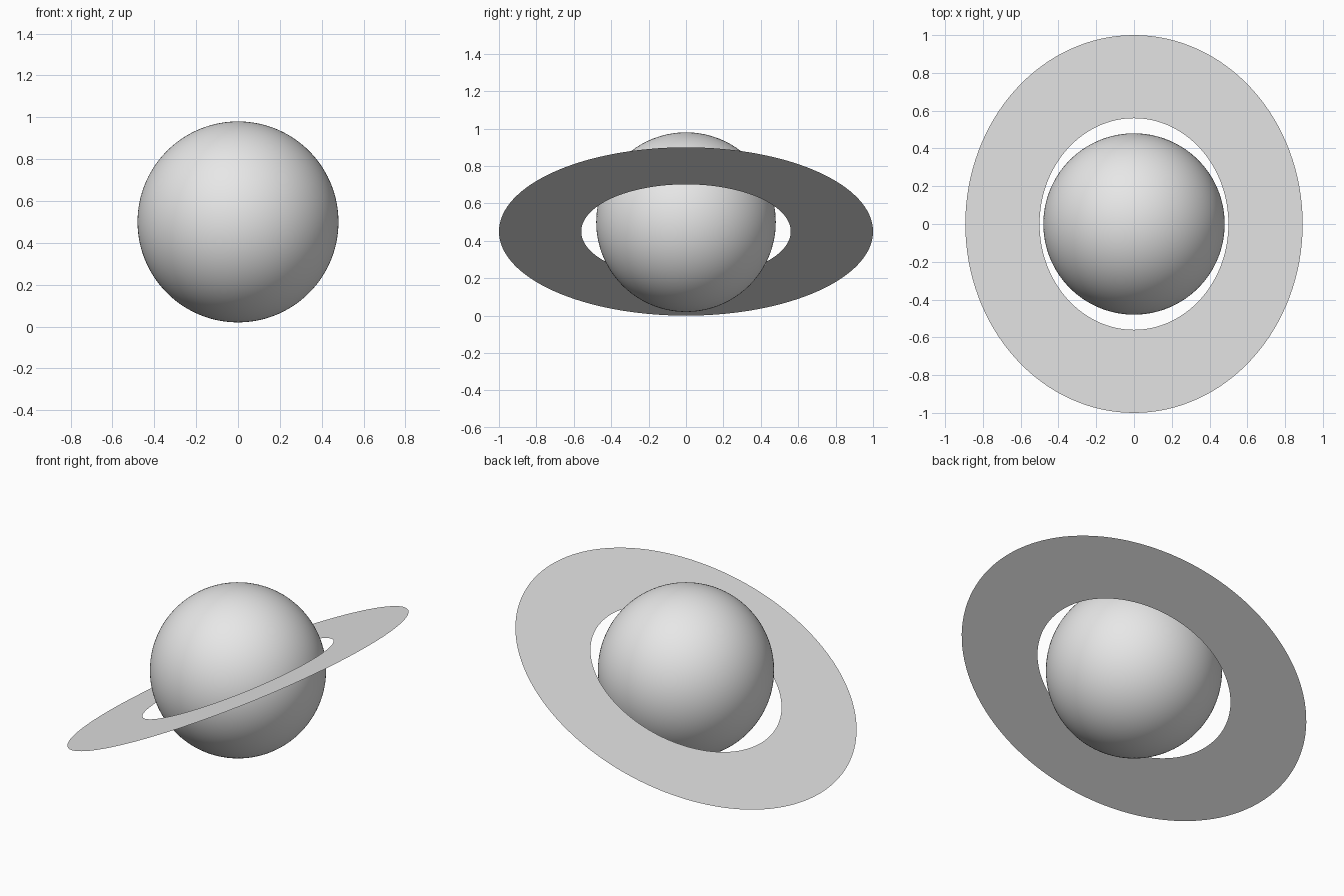
import bpy
import bmesh
import math
from mathutils import Matrix

cube = bpy.data.objects.get("Cube")
if cube:
    bpy.data.objects.remove(cube, do_unlink=True)

PLANET_RADIUS = 0.48
RING_INNER, RING_OUTER = 0.56, 1.0
TILT = math.asin(0.45)
SEGMENTS = 128

# One pale grey for the whole model
grey = bpy.data.materials.new("pale grey")
grey.use_nodes = True
colour = (0.8, 0.8, 0.8, 1)
grey.diffuse_color = colour
grey.node_tree.nodes["Principled BSDF"].inputs["Base Color"].default_value = colour


def add_part(name, bm, smooth):
    mesh = bpy.data.meshes.new(name)
    for face in bm.faces:
        face.smooth = smooth
    bm.to_mesh(mesh)
    bm.free()
    mesh.materials.append(grey)
    part = bpy.data.objects.new(name, mesh)
    bpy.context.collection.objects.link(part)
    return part


# Planet: a smooth ball
bm = bmesh.new()
bmesh.ops.create_uvsphere(bm, u_segments=SEGMENTS, v_segments=SEGMENTS // 2,
                          radius=PLANET_RADIUS)
planet = add_part("planet", bm, True)
planet.location.z = 0.5
planet.rotation_euler.y = -TILT

# Ring: a thin flat band spun around the planet, higher on the left
bm = bmesh.new()
ends = [bm.verts.new((r, 0, 0)) for r in (RING_INNER, RING_OUTER)]
edge = bm.edges.new(ends)
bmesh.ops.spin(bm, geom=ends + [edge], cent=(0, 0, 0), axis=(0, 0, 1),
               angle=math.tau, steps=SEGMENTS, use_merge=True)
bmesh.ops.remove_doubles(bm, verts=bm.verts[:], dist=0.0001)
bm.normal_update()
down = [f for f in bm.faces if f.normal.z < 0]
bmesh.ops.reverse_faces(bm, faces=down)
bmesh.ops.transform(bm, matrix=Matrix.Rotation(-TILT, 4, "Y"), verts=bm.verts[:])
ring = add_part("ring", bm, False)
ring.location.z = RING_OUTER * math.sin(TILT)
